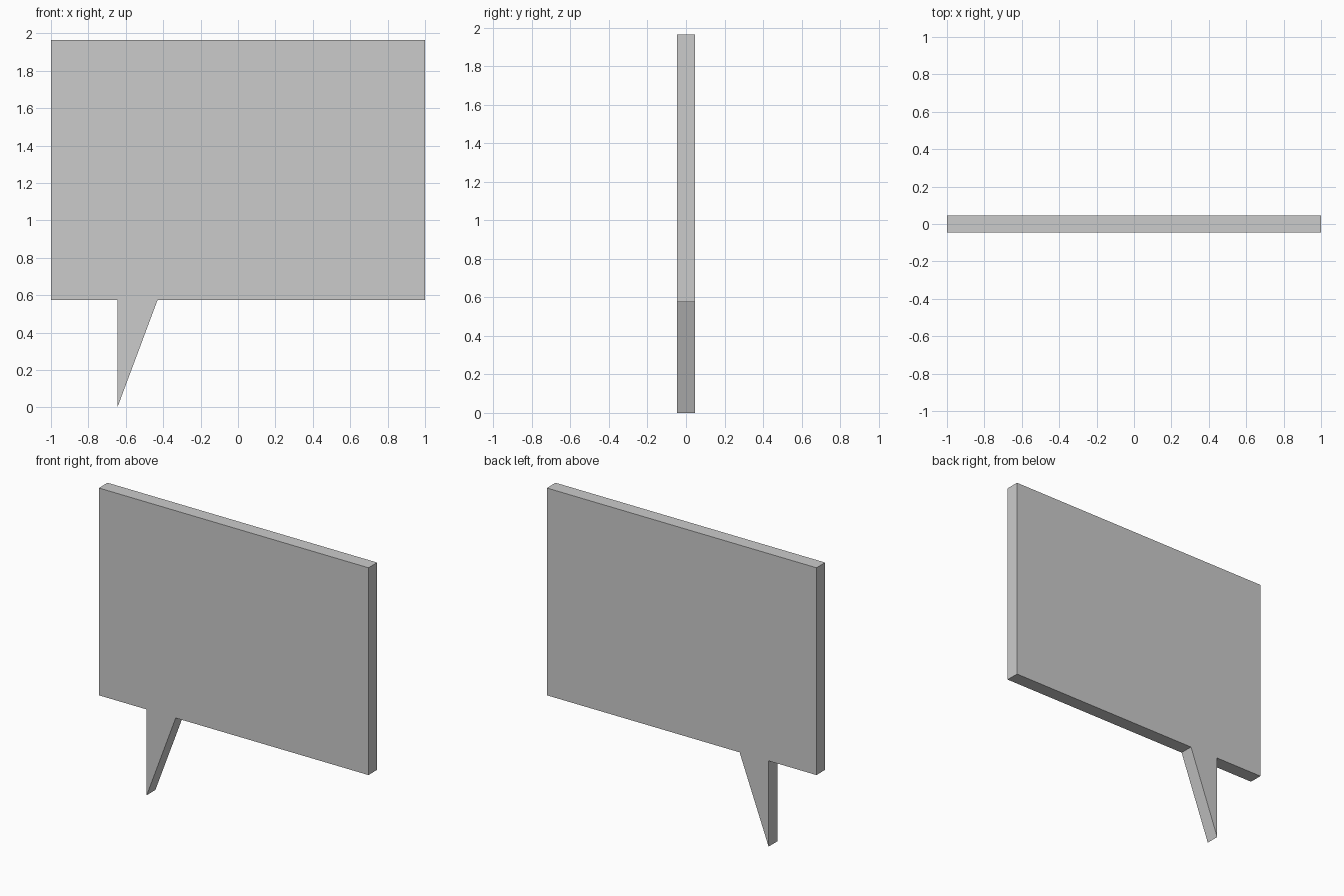
import bpy, bmesh

if "Cube" in bpy.data.objects:
    bpy.data.objects.remove(bpy.data.objects["Cube"])

HALF_DEPTH = 0.046

# Outline of the speech bubble: rectangular panel with a pointed tail
outline = [
    (-1.0, 1.965), (-1.0, 0.575),
    (-0.645, 0.575), (-0.645, 0.0), (-0.43, 0.575),   # tail
    (1.0, 0.575), (1.0, 1.965),
]

# Fill the outline and extrude it through the thickness
bm = bmesh.new()
front = bm.faces.new([bm.verts.new((x, -HALF_DEPTH, z)) for x, z in outline])
ext = bmesh.ops.extrude_face_region(bm, geom=[front], use_keep_orig=True)
back_verts = [g for g in ext["geom"] if isinstance(g, bmesh.types.BMVert)]
bmesh.ops.translate(bm, verts=back_verts, vec=(0, 2 * HALF_DEPTH, 0))
bmesh.ops.recalc_face_normals(bm, faces=bm.faces)

mesh = bpy.data.meshes.new("speech_bubble")
bm.to_mesh(mesh)
bm.free()
bpy.context.collection.objects.link(bpy.data.objects.new("speech_bubble", mesh))
